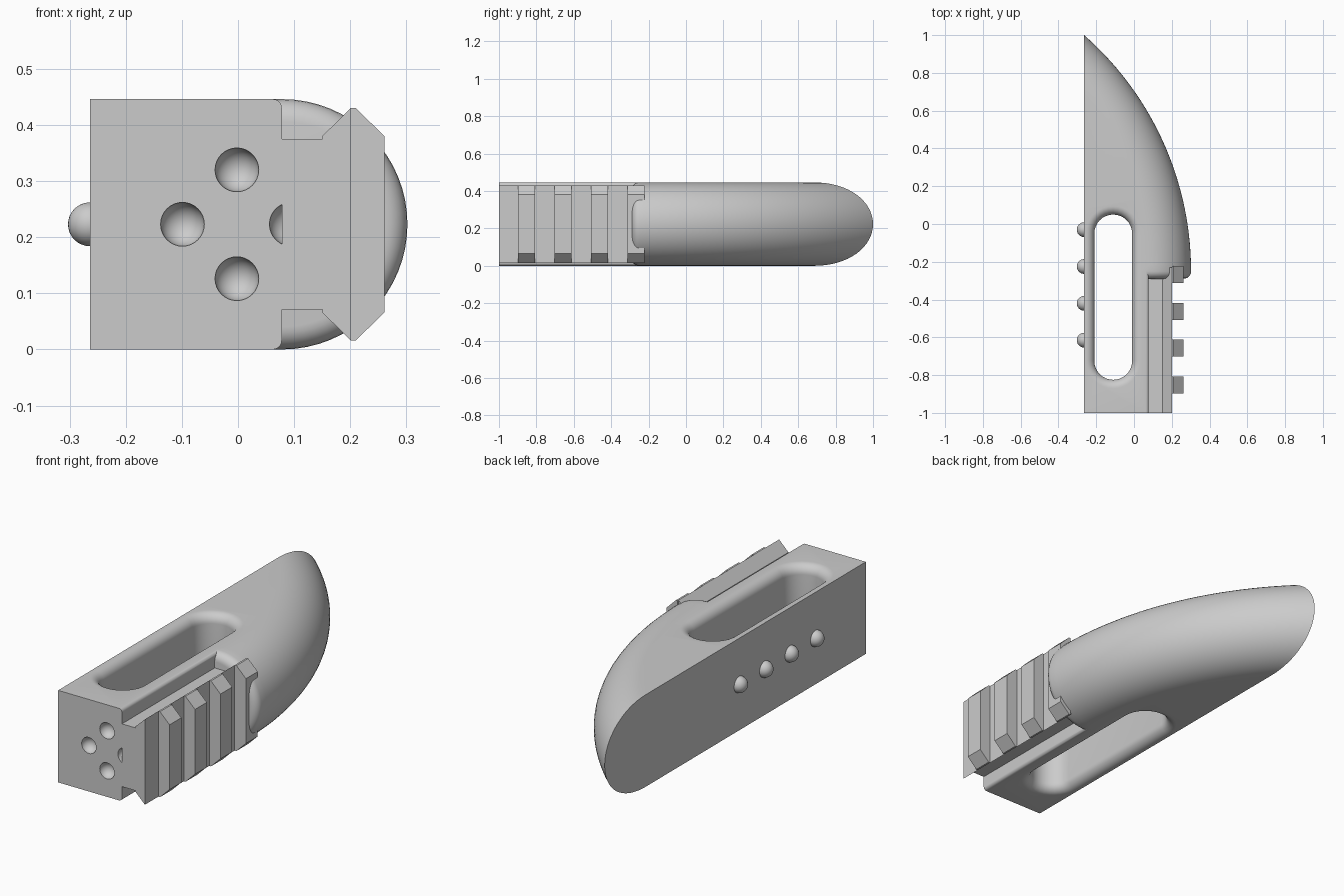
import bpy, bmesh
from math import sin, cos, pi, radians, sqrt
from mathutils import Vector

if "Cube" in bpy.data.objects:
    bpy.data.objects.remove(bpy.data.objects["Cube"])

# Overall dimensions
H = 0.446
MID = H / 2
LEFT, STEP, OUTER = -0.264, 0.078, 0.302
FRONT, DOME = -1.0, -0.25

grey = bpy.data.materials.new("plain_grey")
grey.use_nodes = True
grey.diffuse_color = (0.6, 0.6, 0.6, 1)
grey.node_tree.nodes["Principled BSDF"].inputs["Base Color"].default_value = (0.6, 0.6, 0.6, 1)


def finish(name, bm):
    bmesh.ops.recalc_face_normals(bm, faces=bm.faces[:])
    mesh = bpy.data.meshes.new(name)
    bm.to_mesh(mesh)
    bm.free()
    mesh.materials.append(grey)
    obj = bpy.data.objects.new(name, mesh)
    bpy.context.collection.objects.link(obj)
    return obj


def loft(bm, rings):
    """Skin matching closed loops and cap both ends."""
    loops = [[bm.verts.new(p) for p in ring] for ring in rings]
    n = len(loops[0])
    for a, b in zip(loops, loops[1:]):
        for i in range(n):
            j = (i + 1) % n
            bm.faces.new((a[i], a[j], b[j], b[i]))
    bm.faces.new(loops[0][::-1])
    bm.faces.new(loops[-1])


def extrude_y(name, profile, y0, y1):
    bm = bmesh.new()
    loft(bm, [[(x, y, z) for x, z in profile] for y in (y0, y1)])
    return finish(name, bm)


def smooth(obj):
    bpy.ops.object.select_all(action='DESELECT')
    obj.select_set(True)
    bpy.context.view_layer.objects.active = obj
    bpy.ops.object.shade_smooth_by_angle(angle=radians(30))


def boolean(obj, other, operation):
    bpy.context.view_layer.objects.active = obj
    mod = obj.modifiers.new("cut", 'BOOLEAN')
    mod.operation, mod.solver, mod.object = operation, 'EXACT', other
    bpy.ops.object.modifier_apply(modifier=mod.name)
    bpy.data.objects.remove(other)


# Curved nose: a D-shaped section swept round a vertical axis
reach = OUTER - LEFT
sweep = (reach ** 2 + (1 - DOME) ** 2) / (2 * reach)
axis_x = OUTER - sweep
spine = sweep - MID


def section(radius, angle, y_shift=0.0):
    """D section, rounded on the outside, at one sweep angle."""
    pts = [(1.0, MID + radius), (1.0, MID - radius)]
    for i in range(33):
        t = -pi / 2 + pi * i / 32
        pts.append((spine + radius * cos(t), MID + radius * sin(t)))
    return [(axis_x + r * cos(angle), DOME + y_shift + r * sin(angle), z) for r, z in pts]


edge = 0.04
rings = []
for i in range(6):
    t = pi / 2 * (1 - i / 6)
    rings.append(section(MID - edge * (1 - cos(t)), 0, -edge * sin(t)))
rings += [section(MID, radians(52) * i / 40) for i in range(41)]
bm = bmesh.new()
loft(bm, rings)
cut = bmesh.ops.bisect_plane(bm, geom=bm.verts[:] + bm.edges[:] + bm.faces[:],
                             plane_co=(LEFT, 0, 0), plane_no=(-1, 0, 0), clear_outer=True)
rim = [e for e in cut["geom_cut"] if isinstance(e, bmesh.types.BMEdge)]
bmesh.ops.holes_fill(bm, edges=rim, sides=0)
body = finish("body", bm)

# Square front block with softened outer edges
f = 0.016
corner = [(STEP - f + f * cos(t), H - f + f * sin(t)) for t in [pi / 2 * i / 5 for i in range(6)]]
profile = [(LEFT, 0)] + [(x, H - z) for x, z in corner[::-1]] + corner + [(LEFT, H)]
block = extrude_y("front_block", profile, FRONT, -0.2)
boolean(body, block, 'UNION')


# Long through slot with a rounded lip at both openings
def stadium(offset, z):
    pts = []
    for i in range(34):
        t = pi * (i % 17) / 16 + (pi if i > 16 else 0)
        end = -0.05 if i < 17 else -0.725
        pts.append((-0.11 + (0.1 + offset) * cos(t), end + (0.1 + offset) * sin(t), z))
    return pts


lip = 0.045
steps = [(lip * (1 - cos(t)), H - lip + lip * sin(t)) for t in [pi / 2 * i / 8 for i in range(9)]]
steps.append((lip, H + 0.05))
bm = bmesh.new()
loft(bm, [stadium(o, H - z) for o, z in steps[::-1]] + [stadium(o, z) for o, z in steps])
boolean(body, finish("slot_cutter", bm), 'DIFFERENCE')


# Domed sockets in the front end
def ball(name, centre):
    bm = bmesh.new()
    bmesh.ops.create_uvsphere(bm, u_segments=32, v_segments=16, radius=0.039)
    bmesh.ops.translate(bm, verts=bm.verts[:], vec=Vector(centre))
    return finish(name, bm)


for dx, dz in ((1, 0), (-1, 0), (0, 1), (0, -1)):
    boolean(body, ball("socket_cutter", (-0.002 + 0.097 * dx, FRONT, MID + 0.097 * dz)), 'DIFFERENCE')
smooth(body)

# Round pins along the flat left wall
for i in range(4):
    smooth(ball(f"pin_{i + 1}", (LEFT, -0.03 - 0.195 * i, MID)))


# Accessory rail with raised cross ribs
def mirrored(points):
    return points + [(x, H - z) for x, z in points[::-1]]


extrude_y("rail", mirrored([(STEP, 0.375), (0.151, 0.375), (0.151, 0.381), (0.201, 0.43)]), FRONT, -0.23)
rib = mirrored([(0.201, 0.43), (0.21, 0.43), (0.261, 0.38)])
for i in range(4):
    start = -0.897 + 0.195 * i
    extrude_y(f"rail_rib_{i + 1}", rib, start, start + 0.09)
